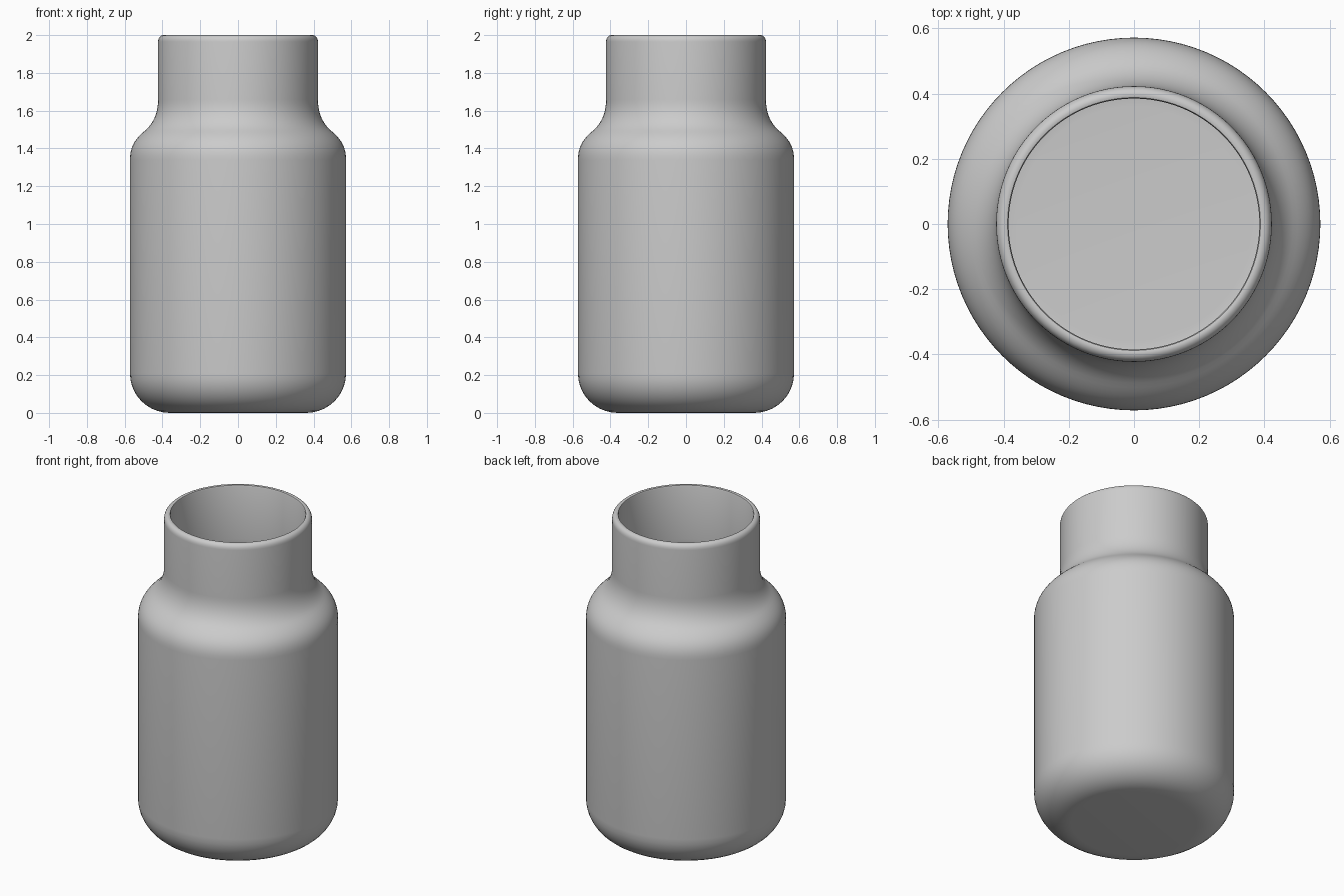
import bpy, bmesh
from math import sin, cos, pi, radians

if "Cube" in bpy.data.objects:
    bpy.data.objects.remove(bpy.data.objects["Cube"])

SEGMENTS = 96
WALL = 0.038


def curve(p0, p1, p2, p3, n=10):
    """Sample a cubic curve in the (radius, height) plane."""
    pts = []
    for i in range(n + 1):
        t = i / n
        w = ((1 - t) ** 3, 3 * t * (1 - t) ** 2, 3 * t * t * (1 - t), t ** 3)
        pts.append(tuple(sum(k * p[a] for k, p in zip(w, (p0, p1, p2, p3))) for a in (0, 1)))
    return pts


def wall(d):
    """Base corner, body, shoulder and neck foot, inset by d."""
    pts = curve((0.36, d), (0.475, d), (0.572 - d, 0.09 + d / 2), (0.572 - d, 0.21))
    pts += curve((0.572 - d, 1.34), (0.572 - d, 1.42 - d / 2),
                 (0.535 - d, 1.458 - d / 2), (0.488 - d * 0.8, 1.498 - d / 2))
    pts += curve((0.488 - d * 0.8, 1.498 - d / 2), (0.447 - d, 1.535 - d / 2),
                 (0.423 - d, 1.59), (0.423 - d, 1.66))[1:]
    return pts


# Outer skin, rounded lip, then the inner skin back down to the floor
rim = curve((0.423, 1.965), (0.423, 1.985), (0.412, 2.0), (0.395, 2.0), 6)
rim += [(0.388, 1.998), (0.423 - WALL, 1.99)]
profile = wall(0) + rim + wall(WALL)[::-1]

bm = bmesh.new()
rings = [[bm.verts.new((r * cos(2 * pi * i / SEGMENTS), r * sin(2 * pi * i / SEGMENTS), z))
          for i in range(SEGMENTS)] for r, z in profile]
for a, b in zip(rings, rings[1:]):
    for i in range(SEGMENTS):
        j = (i + 1) % SEGMENTS
        bm.faces.new((a[i], a[j], b[j], b[i]))

# Underside and inner floor
bm.faces.new(rings[0][::-1])
bm.faces.new(rings[-1])
bmesh.ops.recalc_face_normals(bm, faces=bm.faces)

mesh = bpy.data.meshes.new("jar")
bm.to_mesh(mesh)
bm.free()
jar = bpy.data.objects.new("jar", mesh)
bpy.context.collection.objects.link(jar)
bpy.context.view_layer.objects.active = jar
jar.select_set(True)
bpy.ops.object.shade_smooth_by_angle(angle=radians(40))
